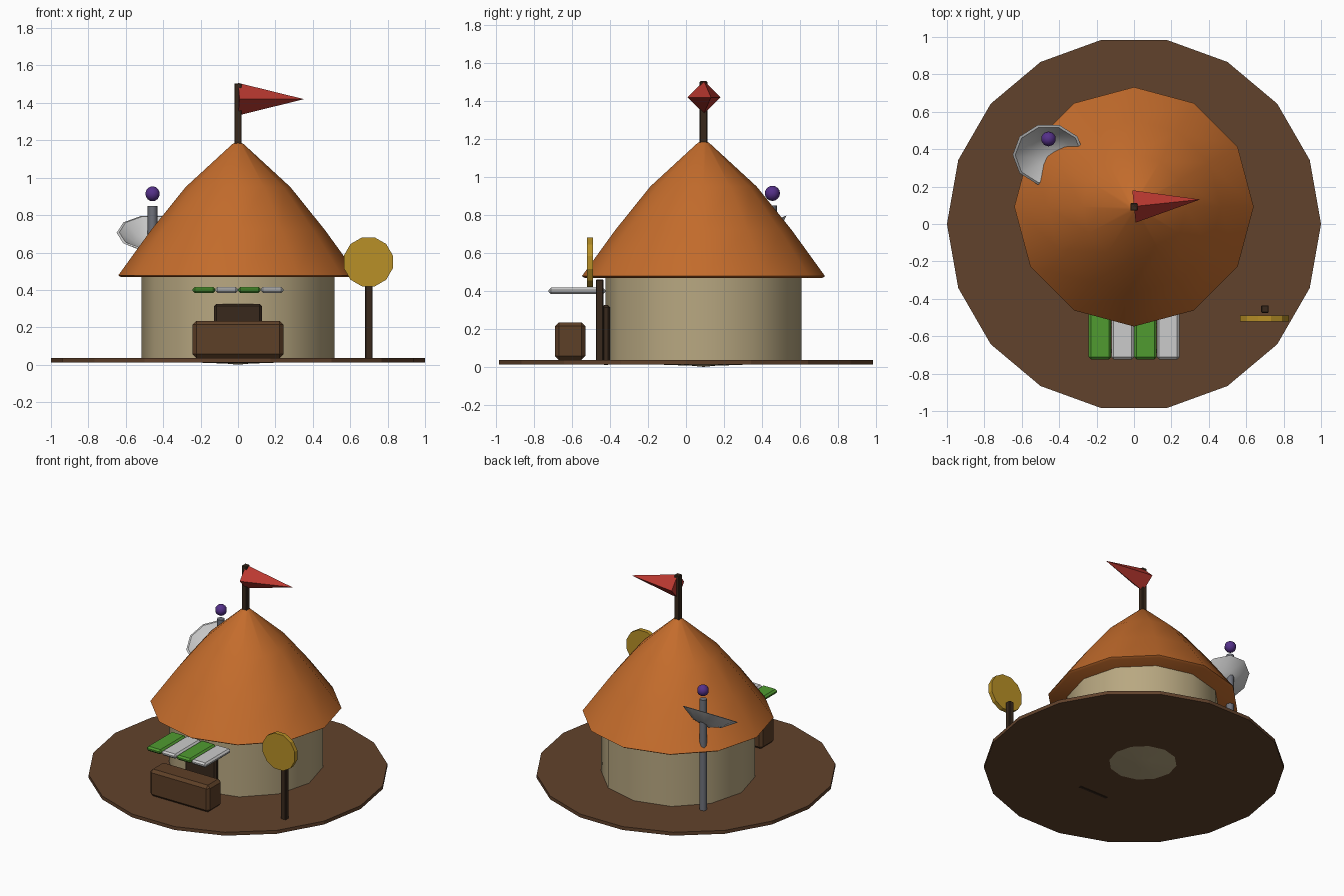
import bpy, bmesh, math
from mathutils import Matrix, Vector

if "Cube" in bpy.data.objects:
    bpy.data.objects.remove(bpy.data.objects["Cube"])

mats = {}
def mat(name, rgb):
    if name not in mats:
        m = bpy.data.materials.new(name)
        m.diffuse_color = (*rgb, 1)
        m.use_nodes = True
        m.node_tree.nodes["Principled BSDF"].inputs["Base Color"].default_value = m.diffuse_color
        mats[name] = m
    return mats[name]

WOOD = mat("wood", (0.11, 0.05, 0.02))
DARK = mat("dark_wood", (0.04, 0.022, 0.012))
EARTH = mat("earth", (0.12, 0.055, 0.025))
STRAW = mat("roof_orange", (0.55, 0.15, 0.025))
WALL = mat("plaster", (0.48, 0.39, 0.22))
RED = mat("red", (0.5, 0.04, 0.03))
GREEN = mat("green", (0.08, 0.33, 0.03))
WHITE = mat("white", (0.6, 0.6, 0.58))
GOLD = mat("gold", (0.48, 0.28, 0.02))
STEEL = mat("steel", (0.16, 0.17, 0.2))
SILVER = mat("silver", (0.6, 0.6, 0.58))
PURPLE = mat("purple", (0.09, 0.03, 0.25))

def smooth(ob, angle):
    bpy.ops.object.select_all(action='DESELECT')
    ob.select_set(True)
    bpy.context.view_layer.objects.active = ob
    bpy.ops.object.shade_smooth_by_angle(angle=math.radians(angle))

def finish(name, bm, material, matrix=None, angle=None):
    bmesh.ops.remove_doubles(bm, verts=bm.verts, dist=1e-5)
    bmesh.ops.recalc_face_normals(bm, faces=bm.faces)
    if matrix is not None:
        bm.transform(matrix)
    me = bpy.data.meshes.new(name)
    bm.to_mesh(me)
    bm.free()
    me.materials.append(material)
    ob = bpy.data.objects.new(name, me)
    bpy.context.collection.objects.link(ob)
    if angle:
        smooth(ob, angle)
    return ob

def lathe(name, profile, n, material, matrix, angle=None, phase=0.0):
    """Spin an (r, z) profile; profile points at r = 0 close the shape."""
    bm = bmesh.new()
    rings = []
    for r, z in profile:
        rings.append([bm.verts.new((r * math.cos(phase + math.tau * i / n),
                                    r * math.sin(phase + math.tau * i / n), z))
                      for i in range(n if r > 0 else 1)])
    for a, b in zip(rings, rings[1:]):
        for i in range(n):
            j = (i + 1) % n
            if len(a) == 1:
                bm.faces.new((a[0], b[i], b[j]))
            elif len(b) == 1:
                bm.faces.new((a[i], a[j], b[0]))
            else:
                bm.faces.new((a[i], a[j], b[j], b[i]))
    return finish(name, bm, material, matrix, angle)

def cyl(name, r, z0, z1, n, material, matrix, angle=None, phase=0.0):
    return lathe(name, [(0, z0), (r, z0), (r, z1), (0, z1)], n, material, matrix, angle, phase)

def box(name, lo, hi, material, bevel=0.0):
    bm = bmesh.new()
    bmesh.ops.create_cube(bm, size=1)
    lo, hi = Vector(lo), Vector(hi)
    for v in bm.verts:
        v.co = [(lo[k] + hi[k]) / 2 + v.co[k] * (hi[k] - lo[k]) for k in range(3)]
    if bevel:
        bmesh.ops.bevel(bm, geom=bm.edges[:], offset=bevel, segments=1, affect='EDGES')
    return finish(name, bm, material)

T = lambda x, y, z=0: Matrix.Translation((x, y, z))
R = lambda deg, axis: Matrix.Rotation(math.radians(deg), 4, axis)
HUT = T(0, 0.092)

# Ground disc
cyl("ground_disc", 1.0, 0.012, 0.037, 18, EARTH, T(0, 0))

# Hut walls, slightly poking through the disc at the centre
lathe("hut_wall", [(0, 0), (0.06, 0.006), (0.45, 0.02), (0.515, 0.03), (0.515, 0.49), (0, 0.49)],
      12, WALL, HUT, 40)

# Thatched roof
lathe("roof", [(0, 0.468), (0.625, 0.468), (0.64, 0.478), (0.465, 0.72), (0.28, 0.95),
               (0.03, 1.18), (0, 1.195)], 12, STRAW, HUT, 40)

# Flag pole and pennant
box("flag_pole", (-0.02, 0.072, 1.15), (0.02, 0.112, 1.505), DARK, 0.004)
lathe("pennant", [(0, 0), (0.087, 0), (0, 0.355)], 4, RED,
      T(0, 0.094, 1.42) @ R(6, 'Z') @ R(90, 'Y'))

# Door and counter
box("door", (-0.127, -0.443, 0.01), (0.127, -0.40, 0.325), DARK, 0.012)
box("counter", (-0.243, -0.69, 0.037), (0.243, -0.53, 0.235), WOOD, 0.02)

# Striped awning
for i in range(4):
    x = -0.182 + i * 0.1215
    box(f"awning_stripe_{i + 1}", (x - 0.06, -0.724, 0.383), (x + 0.06, -0.425, 0.417),
        WHITE if i % 2 else GREEN, 0.012)

# Round sign on a post
box("sign_post", (0.68, -0.475, 0.03), (0.72, -0.435, 0.46), DARK, 0.004)
cyl("round_sign", 0.135, -0.016, 0.016, 12, GOLD, T(0.697, -0.506, 0.55) @ R(90, 'X'),
    phase=math.radians(15))

# Antenna mast with ball
cyl("antenna_mast", 0.026, 0.03, 0.85, 8, STEEL, T(-0.457, 0.452), 50)
bm = bmesh.new()
bmesh.ops.create_uvsphere(bm, u_segments=10, v_segments=8, radius=0.04)
finish("antenna_ball", bm, PURPLE, T(-0.457, 0.455, 0.914), 60)

# Dish, a thin open bowl tilted to the front
lathe("dish", [(0, -0.09), (0.1, -0.065), (0.192, 0), (0.178, 0.003), (0.095, -0.055), (0, -0.078)],
      10, SILVER, T(-0.457, 0.37, 0.705) @ R(30, 'X'), 40)
